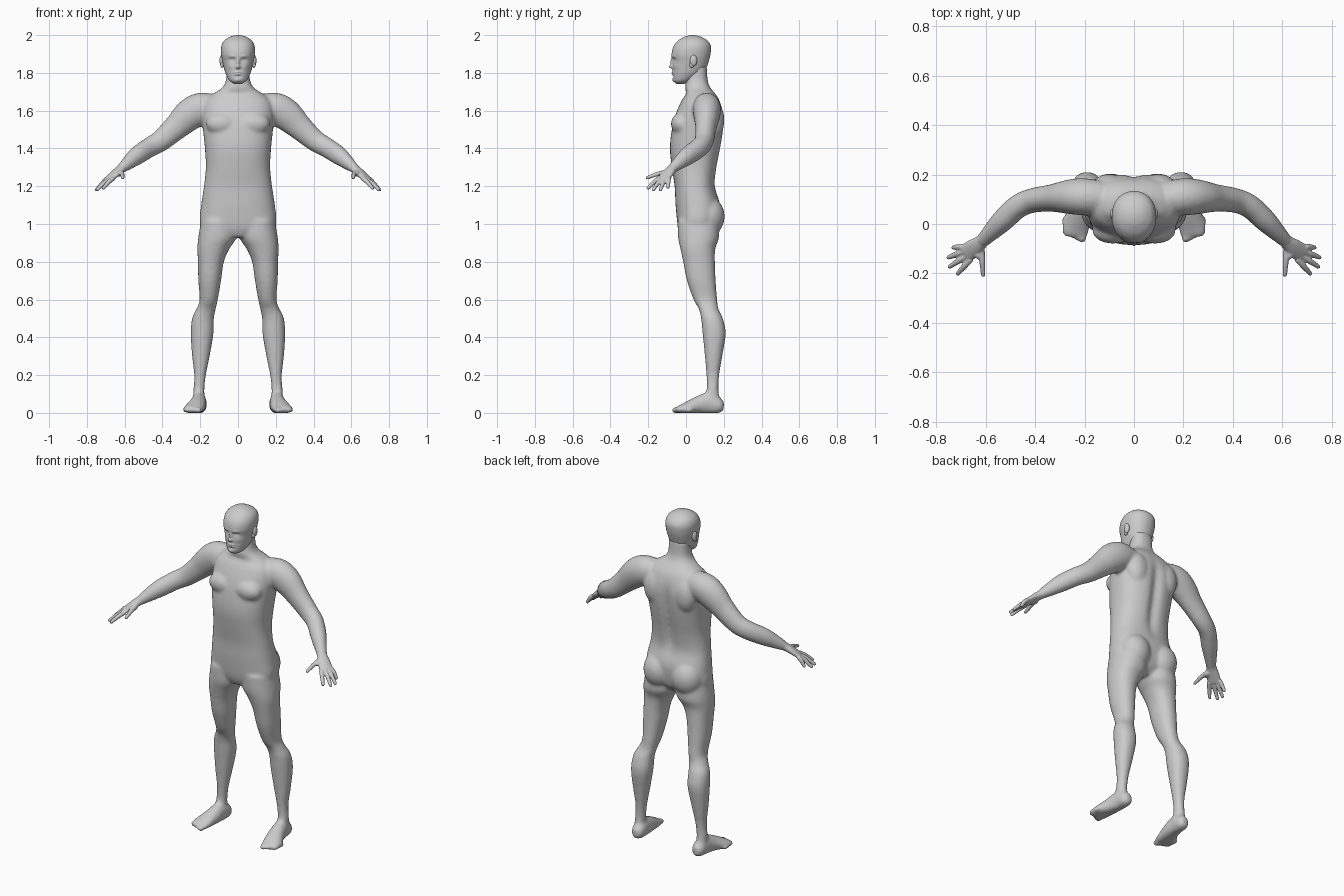
import bpy
import bmesh
from math import sin, cos, pi, exp, copysign
from mathutils import Vector, Matrix

default = bpy.data.objects.get("Cube")
if default:
    bpy.data.objects.remove(default)

UP = Vector((0, 0, 1))
skin = bpy.data.materials.new("plain_grey")
skin.use_nodes = True
grey = (0.6, 0.6, 0.6, 1)
skin.diffuse_color = grey
skin.node_tree.nodes["Principled BSDF"].inputs["Base Color"].default_value = grey


def smooth_keys(keys, steps=5):
    """Catmull-Rom interpolation through rows of numbers."""
    rows = []
    for i in range(len(keys) - 1):
        a, b, c, d = (keys[min(max(i + k, 0), len(keys) - 1)] for k in (-1, 0, 1, 2))
        for s in range(steps):
            t = s / steps
            rows.append([q + 0.5 * t * (r - p + t * (2 * p - 5 * q + 4 * r - w + t * (3 * (q - r) + w - p)))
                         for p, q, r, w in zip(a, b, c, d)])
    rows.append(list(keys[-1]))
    return rows


def unit_ring(segments, power):
    """Points of a rounded unit outline."""
    for i in range(segments):
        c, s = cos(2 * pi * i / segments), sin(2 * pi * i / segments)
        yield copysign(abs(c) ** (2 / power), c), copysign(abs(s) ** (2 / power), s)


def level_ring(z, x_low, x_high, y_front, y_back, segments=48, power=2.2):
    """Horizontal cross-section between side, front and back limits."""
    cx, cy = (x_low + x_high) / 2, (y_front + y_back) / 2
    return [Vector((cx + u * (x_high - x_low) / 2, cy + v * (y_back - y_front) / 2, z))
            for u, v in unit_ring(segments, power)]


def tube_rings(keys, steps=5, segments=28):
    """Cross-sections square to a path of x, y, z, half width, half height."""
    rows = smooth_keys(keys, steps)
    rings = []
    for i, (x, y, z, w, h) in enumerate(rows):
        ahead, behind = rows[min(i + 1, len(rows) - 1)], rows[max(i - 1, 0)]
        along = (Vector(ahead[:3]) - Vector(behind[:3])).normalized()
        side = along.cross(UP).normalized()
        over = side.cross(along)
        rings.append([Vector((x, y, z)) + side * u * w + over * v * h
                      for u, v in unit_ring(segments, 2)])
    return rings


def loft(bm, rings, sides=(1,)):
    """Skin the rings, capped, once for each side of the body."""
    for s in sides:
        loops = [[bm.verts.new((p.x * s, p.y, max(p.z, 0))) for p in ring] for ring in rings]
        for low, high in zip(loops, loops[1:]):
            for i in range(len(low)):
                bm.faces.new((low[i - 1], low[i], high[i], high[i - 1]))
        bm.faces.new(loops[0])
        bm.faces.new(loops[-1])


def ball(bm, centre, radii, sides=(1, -1)):
    for s in sides:
        place = Matrix.Translation((centre[0] * s, centre[1], centre[2]))
        bmesh.ops.create_uvsphere(bm, u_segments=24, v_segments=16, radius=1,
                                  matrix=place @ Matrix.Diagonal((*radii, 1)))


def finish(bm, name, voxel=0, smoothing=0):
    """Turn the parts into one smooth-shaded object, fused if asked."""
    bmesh.ops.recalc_face_normals(bm, faces=bm.faces)
    for face in bm.faces:
        face.smooth = True
    mesh = bpy.data.meshes.new(name)
    bm.to_mesh(mesh)
    bm.free()
    mesh.materials.append(skin)
    obj = bpy.data.objects.new(name, mesh)
    bpy.context.collection.objects.link(obj)
    if voxel:
        fuse = obj.modifiers.new("fuse", 'REMESH')
        fuse.mode = 'VOXEL'
        fuse.voxel_size = voxel
        fuse.use_smooth_shade = True
        relax = obj.modifiers.new("relax", 'SMOOTH')
        relax.factor = 0.5
        relax.iterations = smoothing


BOTH = (1, -1)
body = bmesh.new()

# Torso and neck: height, half width, front, back
torso = [(.93, .06, -.02, .12), (.96, .14, -.035, .15), (1, .2, -.045, .17),
         (1.1, .195, -.055, .18), (1.2, .18, -.06, .155), (1.3, .17, -.075, .165),
         (1.4, .175, -.085, .185), (1.5, .185, -.075, .2), (1.58, .19, -.055, .2),
         (1.65, .175, -.025, .18), (1.69, .13, 0, .155), (1.72, .085, -.005, .13),
         (1.76, .064, 0, .115), (1.84, .06, .01, .11)]
rings = [level_ring(z, -w, w, f, b, 96, 2.4) for z, w, f, b in smooth_keys(torso)]
for ring in rings:
    for p in ring:
        if p.y > .08:  # spine furrow
            p.y -= .02 * exp(-(p.x / .03) ** 2 - ((p.z - 1.4) / .2) ** 4)
loft(body, rings)

# Chest, shoulder blades and buttocks
ball(body, (.085, -.025, 1.53), (.085, .055, .06))
ball(body, (.1, .15, 1.55), (.07, .053, .1))
ball(body, (.095, .115, 1.04), (.092, .09, .105))

# Legs: height, inner, outer, front, back
leg = [(1.02, .01, .195, -.045, .17), (.93, .008, .21, -.042, .175), (.87, .045, .215, -.03, .155),
       (.8, .075, .212, -.015, .153), (.7, .09, .21, .005, .157), (.6, .107, .203, .04, .165),
       (.55, .118, .22, .068, .172), (.5, .128, .243, .08, .195), (.42, .13, .25, .088, .21),
       (.3, .15, .243, .1, .192), (.2, .17, .232, .108, .176), (.12, .178, .236, .108, .172),
       (.05, .175, .24, .08, .185)]
loft(body, [level_ring(*row) for row in smooth_keys(leg)], BOTH)

# Feet with toes
foot = [(.203, .2, .035, .02, .025), (.203, .175, .038, .037, .042), (.206, .12, .05, .04, .058),
        (.215, .06, .04, .047, .046), (.232, 0, .024, .055, .032), (.238, -.035, .018, .053, .021),
        (.238, -.05, .015, .045, .015)]
loft(body, tube_rings(foot), BOTH)
for i in range(5):
    size = .017 if i == 0 else .012
    ball(body, (.208 + .018 * i, -.052 + .004 * i * i, .014), (size, .026, size))

# Arms: path, half width, half height
arm = [(.13, .105, 1.62, .068, .07), (.2, .11, 1.61, .075, .085), (.26, .11, 1.575, .07, .084),
       (.33, .105, 1.51, .056, .068), (.41, .095, 1.44, .05, .057), (.47, .07, 1.405, .048, .053),
       (.53, .015, 1.365, .046, .05), (.58, -.035, 1.325, .036, .038),
       (.615, -.07, 1.295, .028, .026), (.64, -.09, 1.274, .022, .015)]
loft(body, tube_rings(arm), BOTH)
finish(body, "body", .009, 8)

# Hands: palm, then four fingers and a thumb
hands = bmesh.new()
palm = [(.585, -.041, 1.32, .031, .032), (.615, -.07, 1.295, .028, .024),
        (.645, -.095, 1.27, .036, .02), (.682, -.12, 1.238, .039, .014)]
loft(hands, tube_rings(palm), BOTH)
tips = [(.73, -.095, 1.195), (.75, -.135, 1.182), (.745, -.172, 1.182), (.712, -.2, 1.19)]
across = Vector((-.55, -.83, 0))
paths = [(Vector((.677, -.117, 1.242)) + across * (.02 * i - .03), Vector(tip))
         for i, tip in enumerate(tips)]
paths.append((Vector((.617, -.1, 1.275)), Vector((.61, -.205, 1.245))))
for base, tip in paths:
    knuckle = base.lerp(tip, .5) + UP * .004
    rows = [(*base, .013, .013), (*knuckle, .012, .012), (*tip, .009, .009)]
    loft(hands, tube_rings(rows, 5, 16), BOTH)
    ball(hands, tip, (.009, .009, .009))
ball(hands, (.625, -.115, 1.268), (.022, .03, .016))
finish(hands, "hands", .004, 3)

# Head: height, half width, front, back
head = bmesh.new()
skull = [(1.742, .02, -.05, -.01), (1.758, .045, -.066, .03), (1.79, .063, -.07, .08),
         (1.82, .073, -.07, .105), (1.86, .082, -.07, .12), (1.9, .089, -.076, .13),
         (1.94, .088, -.066, .132), (1.97, .074, -.043, .115), (1.99, .046, -.01, .082),
         (1.998, .02, .015, .055), (2, .003, .03, .04)]
# Face relief: sideways position, height, depth, width, tallness
relief = {
    "nose_tip": (0, 1.832, .018, .012, .009), "nose_bridge": (0, 1.856, .013, .009, .02),
    "eye_socket": (.033, 1.868, -.011, .016, .009), "eyeball": (.033, 1.866, .006, .01, .006),
    "brow": (.032, 1.888, .004, .022, .006), "cheek": (.045, 1.835, .004, .018, .014),
    "upper_lip": (0, 1.804, .007, .019, .004), "lower_lip": (0, 1.793, .007, .017, .004),
    "lip_hollow": (0, 1.78, -.004, .018, .005), "chin": (0, 1.762, .005, .016, .01),
}
rings = []
for z, w, f, b in smooth_keys(skull, 8):
    ring = level_ring(z, -w, w, f, b, 128, 2.15)
    for p in ring:
        facing = max(0, (f + b) / 2 - p.y) * 2 / (b - f)
        for x, height, depth, wide, tall in relief.values():
            p.y -= facing * depth * exp(-((abs(p.x) - x) / wide) ** 2 - ((z - height) / tall) ** 2)
    rings.append(ring)
loft(head, rings)

# Ears
ball(head, (.086, .04, 1.865), (.012, .019, .03))
ball(head, (.084, .03, 1.842), (.009, .012, .015))
finish(head, "head")
